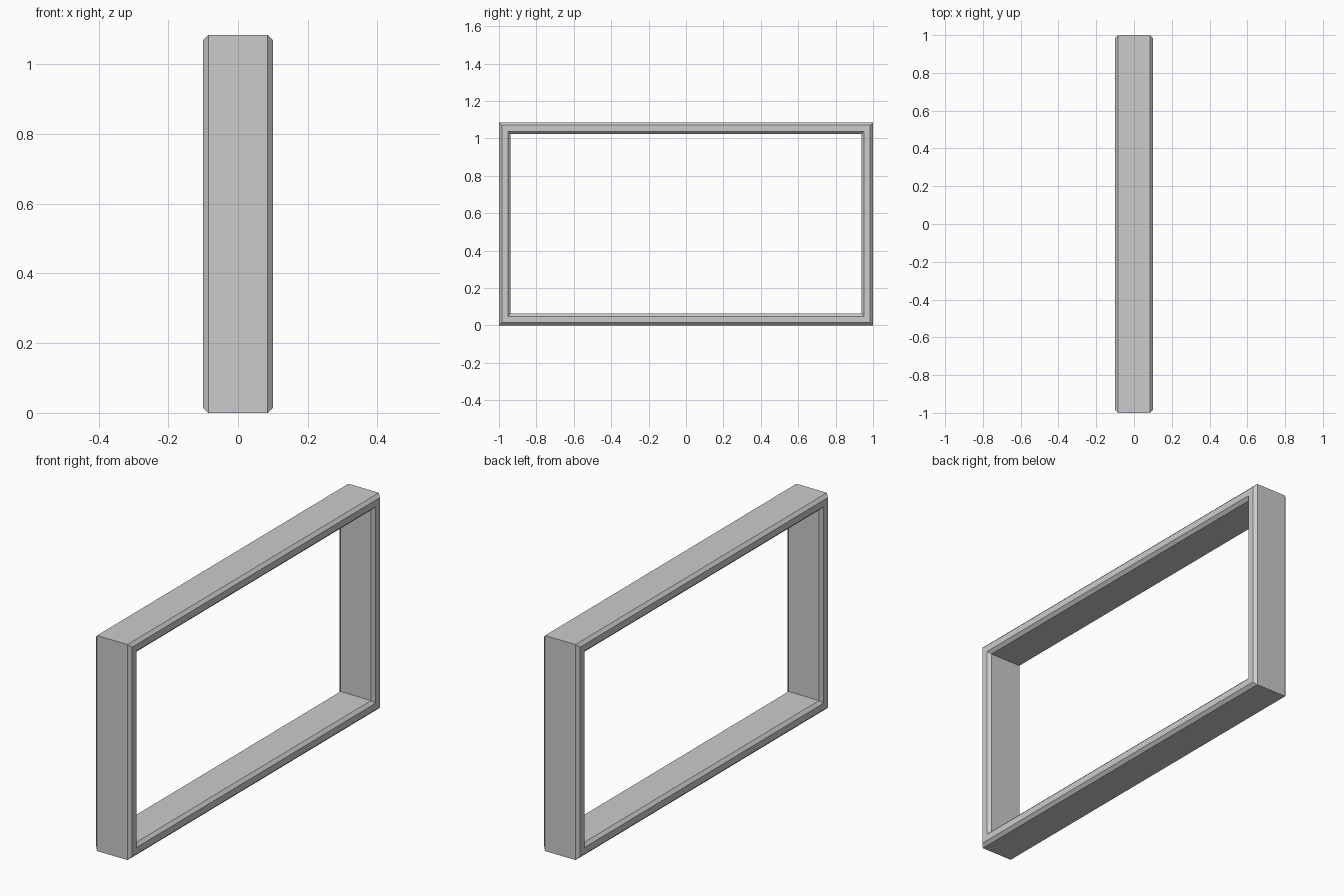
import bpy

if "Cube" in bpy.data.objects:
    bpy.data.objects.remove(bpy.data.objects["Cube"])

HALF_Y, HEIGHT, HALF_X = 1.0, 1.085, 0.1   # outer size
BORDER, CHAMFER = 0.063, 0.015             # bar thickness, edge chamfer

# Bar cross-section: (x, inset from the outer rectangle), chamfered on all edges
c, t, w = CHAMFER, BORDER, HALF_X
profile = [(-w + c, 0), (w - c, 0), (w, c), (w, t - c),
           (w - c, t), (-w + c, t), (-w, t - c), (-w, c)]

# Sweep the section around four mitred corners
corners = [(-1, 0), (1, 0), (1, 1), (-1, 1)]
verts = []
for sy, top in corners:
    for x, inset in profile:
        verts.append((x, sy * (HALF_Y - inset), HEIGHT - inset if top else inset))

n = len(profile)
faces = []
for i in range(4):
    j = (i + 1) % 4
    for k in range(n):
        m = (k + 1) % n
        faces.append((i * n + k, j * n + k, j * n + m, i * n + m))

# Rectangular frame
mesh = bpy.data.meshes.new("rectangular_frame")
mesh.from_pydata(verts, [], faces)
mesh.update()
# Bottom outer face must point down
if mesh.polygons[0].normal.z > 0:
    mesh.flip_normals()
frame = bpy.data.objects.new("rectangular_frame", mesh)
bpy.context.collection.objects.link(frame)
